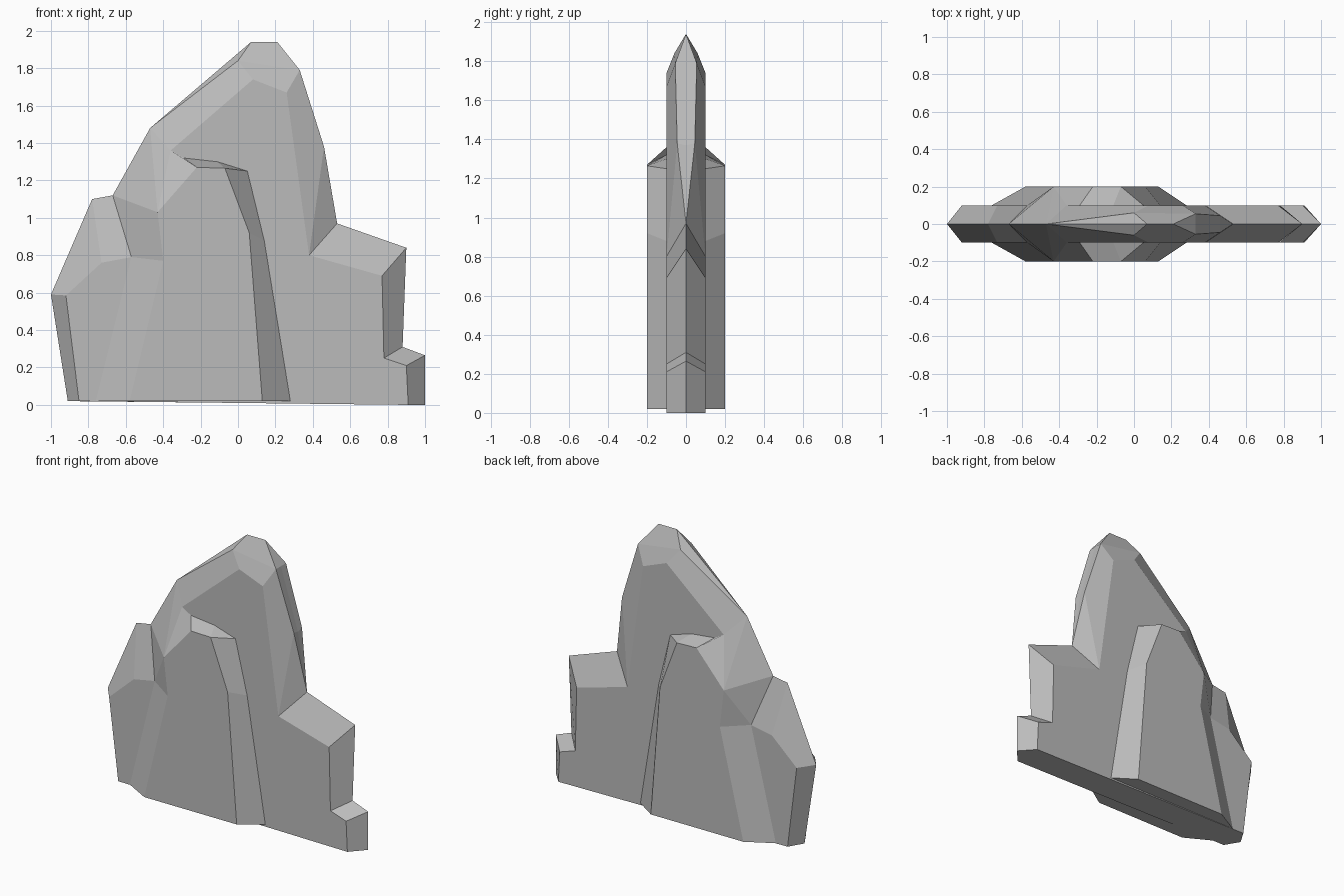
import bpy
import bmesh

cube = bpy.data.objects.get("Cube")
if cube:
    bpy.data.objects.remove(cube, do_unlink=True)

stone = bpy.data.materials.new("grey stone")
stone.use_nodes = True
COLOUR = (0.5, 0.5, 0.5, 1)
stone.diffuse_color = COLOUR
stone.node_tree.nodes["Principled BSDF"].inputs["Base Color"].default_value = COLOUR


def mirrored_shell(name, rows, face_depth):
    """Each row runs from the rim inward to the flat face; both sides are built."""
    bm = bmesh.new()
    for side in (-1, 1):
        cache = {}

        def vert(p):
            if p not in cache:
                cache[p] = bm.verts.new((p[0], side * p[2], p[1]))
            return cache[p]

        def face(points):
            unique = list(dict.fromkeys(points))
            if len(unique) > 2:
                bm.faces.new([vert(p) for p in unique])

        full = [[p if len(p) == 3 else (*p, face_depth) for p in row] for row in rows]
        for a, b in zip(full, full[1:] + full[:1]):
            for i in range(len(a) - 1):
                face([a[i], b[i], b[i + 1], a[i + 1]])
        face([row[-1] for row in full])
    bmesh.ops.remove_doubles(bm, verts=bm.verts, dist=0.0005)
    bmesh.ops.recalc_face_normals(bm, faces=bm.faces)
    mesh = bpy.data.meshes.new(name)
    bm.to_mesh(mesh)
    bm.free()
    mesh.materials.append(stone)
    obj = bpy.data.objects.new(name, mesh)
    bpy.context.collection.objects.link(obj)
    return obj


def slope(rim, shoulder, bevel=None):
    """Slab row: centre rim, optional bevel point, shoulder on the flat face."""
    rim = (*rim, 0)
    return [rim, bevel or rim, shoulder]


# Main rock slab, clockwise from the bottom left
crest = (0.33, 1.79, 0.055)
flank = (0.46, 1.38, 0.045)
mirrored_shell("rock_slab", [
    slope((-0.91, 0.02), (-0.85, 0.02)),
    slope((-1.0, 0.59), (-0.92, 0.585)),
    slope((-0.78, 1.10), (-0.73, 0.76)),
    slope((-0.67, 1.12), (-0.57, 0.79)),
    slope((-0.47, 1.48), (-0.36, 1.36)),
    slope((0.07, 1.94), (0.08, 1.74), (0.0, 1.84, 0.06)),
    slope((0.21, 1.94), (0.26, 1.67), crest),
    slope((0.33, 1.79), (0.26, 1.67), crest),
    slope((0.46, 1.37), (0.38, 0.80), flank),
    slope((0.53, 0.97), (0.38, 0.80)),
    slope((0.90, 0.84), (0.77, 0.69)),
    slope((0.88, 0.31), (0.78, 0.25)),
    slope((1.0, 0.265), (0.90, 0.21)),
    slope((1.0, 0.0), (0.91, 0.0)),
], 0.1)

# Raised outcrop on both faces: foot on the slab, then edge of its flat face
D = 0.1
corner = (-0.43, 1.03)
mirrored_shell("rock_outcrop", [
    [(-0.76, 0.02, D), (-0.58, 0.02)],
    [(-0.57, 0.79, D), (-0.40, 0.77)],
    [(-0.57, 0.79, D), corner],
    [(-0.67, 1.12, 0), corner],
    [(-0.47, 1.48, 0), corner],
    [(-0.36, 1.36, D), corner],
    [(-0.29, 1.32, D), (-0.22, 1.27)],
    [(-0.11, 1.30, D), (-0.07, 1.265)],
    [(0.05, 1.25, D), (-0.07, 1.265)],
    [(0.14, 0.88, D), (0.06, 0.92)],
    [(0.28, 0.02, D), (0.13, 0.02)],
], 0.2)
